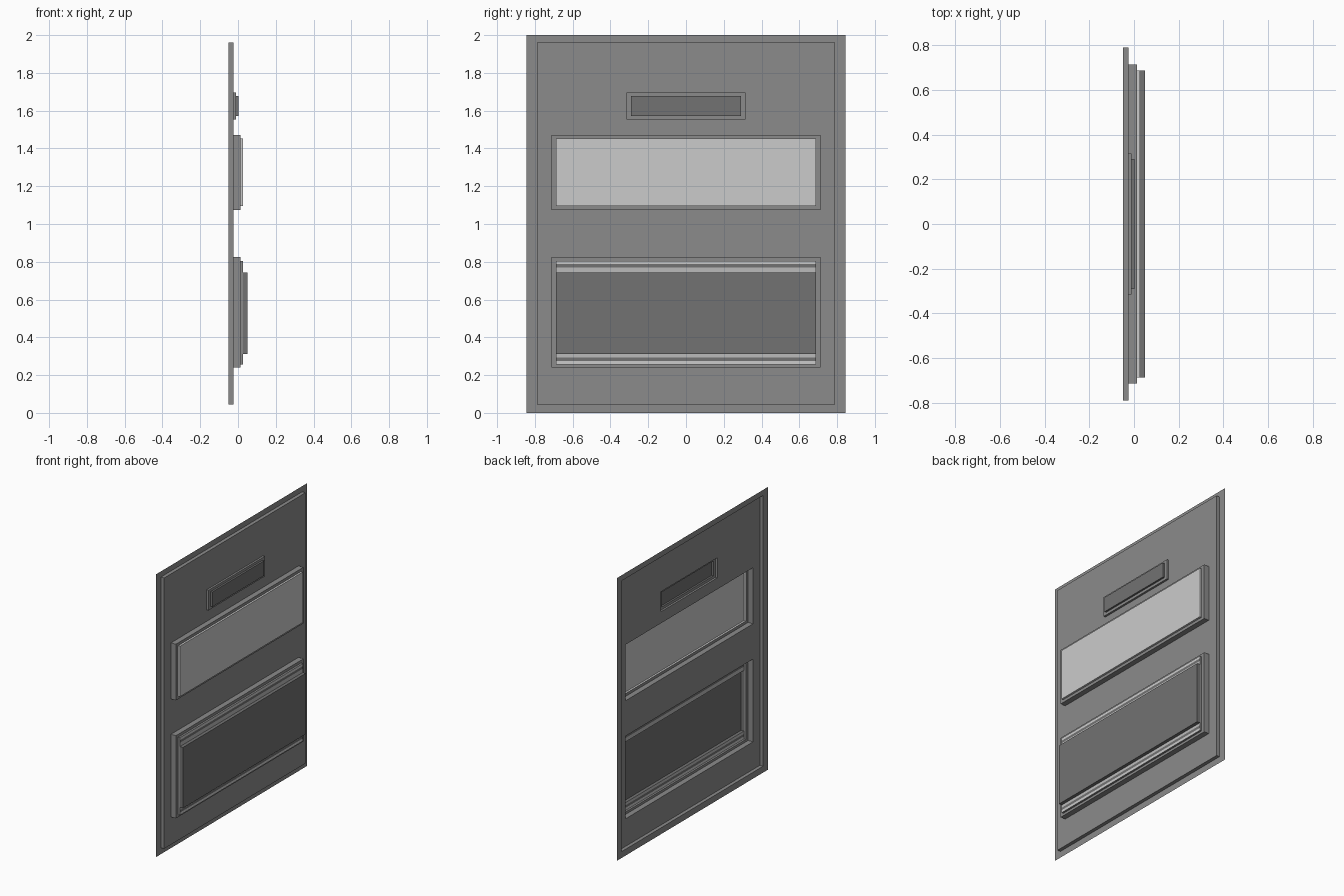
import bpy, bmesh

if "Cube" in bpy.data.objects:
    bpy.data.objects.remove(bpy.data.objects["Cube"])


def material(name, v):
    m = bpy.data.materials.new(name)
    m.diffuse_color = (v, v, v, 1)
    m.use_nodes = True
    m.node_tree.nodes["Principled BSDF"].inputs["Base Color"].default_value = m.diffuse_color
    return m


GREY = material("body_grey", 0.26)
LIGHT = material("light_grey", 0.80)
MID = material("mid_grey", 0.50)
DARK = material("dark_grey", 0.17)


# One open-backed sheet-metal part made of quads
class Sheet:
    def __init__(self, name, mat):
        self.name, self.mat, self.bm = name, mat, bmesh.new()

    def quad(self, pts):
        self.bm.faces.new([self.bm.verts.new(p) for p in pts])

    def face(self, x, ya, yb, za, zb):
        # flat quad facing +x
        self.quad([(x, ya, za), (x, yb, za), (x, yb, zb), (x, ya, zb)])

    def ledge(self, x, outer, inner):
        # flat border between two centred rectangles (half width, bottom, top)
        w, a, b = outer
        v, c, d = inner
        self.face(x, -w, w, a, c)
        self.face(x, -w, w, d, b)
        self.face(x, -w, -v, c, d)
        self.face(x, v, w, c, d)

    def walls(self, x0, x1, rect):
        # four side walls stepping from x0 out to x1
        w, a, b = rect
        loop = [(-w, a), (w, a), (w, b), (-w, b)]
        for i in range(4):
            p, q = loop[i], loop[(i + 1) % 4]
            self.quad([(x0, *p), (x0, *q), (x1, *q), (x1, *p)])

    def finish(self):
        bmesh.ops.remove_doubles(self.bm, verts=self.bm.verts, dist=1e-5)
        me = bpy.data.meshes.new(self.name)
        self.bm.to_mesh(me)
        self.bm.free()
        me.materials.append(self.mat)
        bpy.context.collection.objects.link(bpy.data.objects.new(self.name, me))


X_BACK, X_BODY, X_RIM, X_FACE, X_TOP = -0.05, -0.025, 0.013, 0.027, 0.05
BODY = (0.79, 0.045, 1.96)
LOWER, LOWER_IN = (0.713, 0.24, 0.825), (0.687, 0.257, 0.805)
MIDDLE, MIDDLE_IN = (0.713, 1.075, 1.472), (0.687, 1.095, 1.452)
SLOT, SLOT_IN = (0.315, 1.553, 1.695), (0.29, 1.572, 1.677)
COVER = (0.687, 0.312, 0.742)

# Thin flange around the whole panel
s = Sheet("outer_flange", GREY)
s.ledge(X_BACK, (0.845, 0, 2), BODY)
s.finish()

# Raised body sheet with openings for the three panels
s = Sheet("body_sheet", GREY)
s.walls(X_BACK, X_BODY, BODY)
W, z = BODY[0], BODY[1]
for w, a, b in (LOWER, MIDDLE, SLOT):
    s.face(X_BODY, -W, W, z, a)
    s.face(X_BODY, -W, -w, a, b)
    s.face(X_BODY, w, W, a, b)
    z = b
s.face(X_BODY, -W, W, z, BODY[2])
s.finish()

# Raised rims around each panel
for name, outer, inner, x in (("lower_rim", LOWER, LOWER_IN, X_RIM),
                              ("middle_rim", MIDDLE, MIDDLE_IN, X_RIM),
                              ("slot_rim", SLOT, SLOT_IN, -0.011)):
    s = Sheet(name, GREY)
    s.walls(X_BODY, x, outer)
    s.ledge(x, outer, inner)
    s.finish()

# Panel faces for the middle window and the upper slot
for name, rect, x0, x1, mat in (("middle_window", MIDDLE_IN, X_RIM, X_FACE, LIGHT),
                                ("slot_face", SLOT_IN, -0.011, 0.002, DARK)):
    s = Sheet(name, mat)
    s.walls(x0, x1, rect)
    s.face(x1, -rect[0], rect[0], rect[1], rect[2])
    s.finish()

# Lower panel: step walls and striped bands above and below the cover
s = Sheet("lower_step_walls", GREY)
s.walls(X_RIM, X_FACE, LOWER_IN)
s.finish()
w, lo, hi = LOWER_IN
edges = (0, 0.018, 0.036, 0.063)
for i, mat in enumerate((LIGHT, DARK, MID)):
    s = Sheet("lower_band_%d" % (i + 1), mat)
    a, b = edges[i], edges[i + 1]
    last = i == 2
    s.face(X_FACE, -w, w, lo + a, COVER[1] if last else lo + b)
    s.face(X_FACE, -w, w, COVER[2] if last else hi - b, hi - a)
    s.finish()

# Protruding dark cover on the lower panel
s = Sheet("lower_cover", DARK)
s.walls(X_FACE, X_TOP, COVER)
s.face(X_TOP, -w, w, COVER[1], COVER[2])
s.finish()
